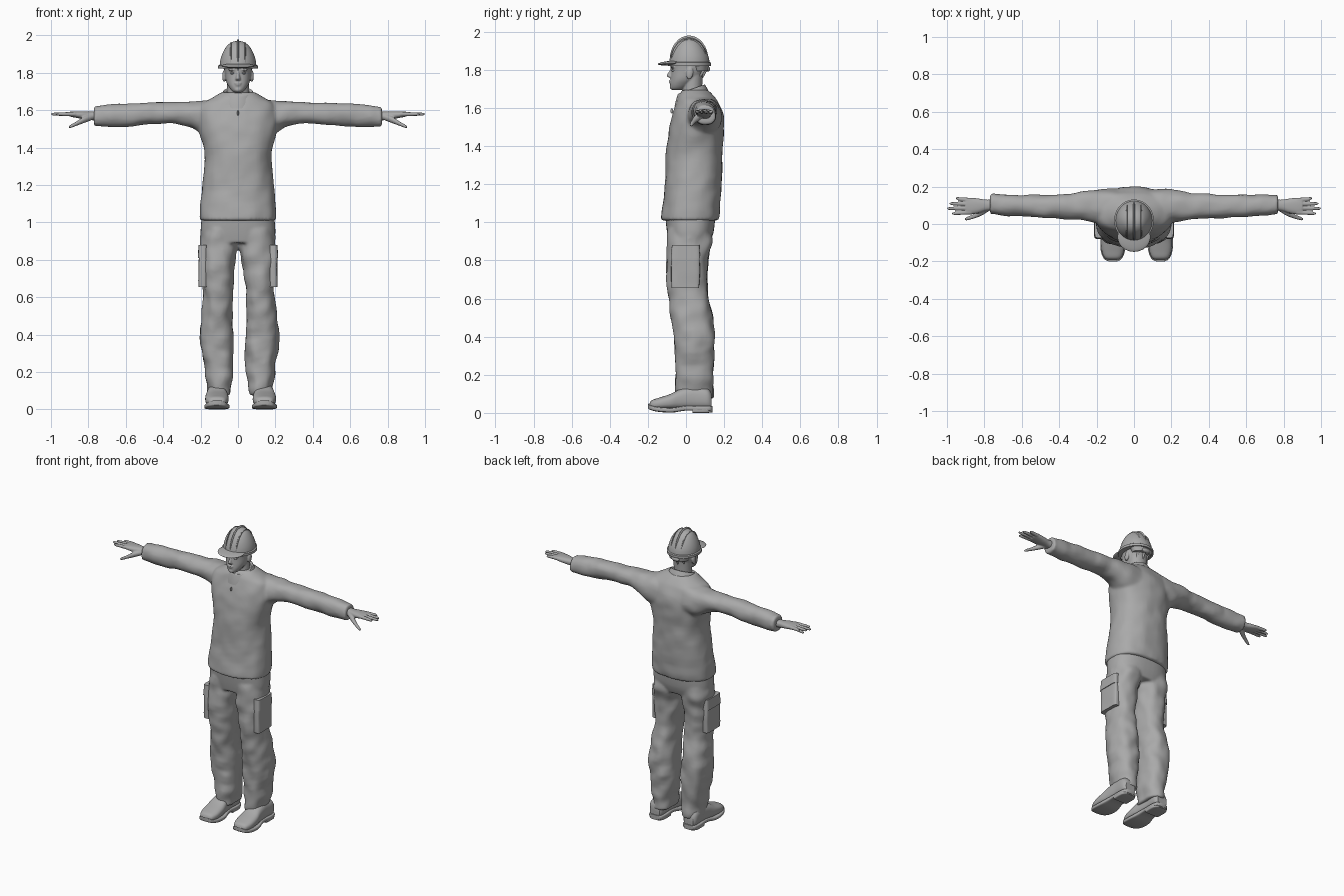
import bpy, bmesh, math
from mathutils import Vector, Matrix, noise

cube = bpy.data.objects.get("Cube")
if cube:
    bpy.data.objects.remove(cube)

GREY = (0.4, 0.4, 0.4, 1)
mat = bpy.data.materials.new("plain grey")
mat.use_nodes = True
mat.diffuse_color = GREY
mat.node_tree.nodes["Principled BSDF"].inputs["Base Color"].default_value = GREY
SIDES = (("left", 1), ("right", -1))


def spline(rings, steps):
    """Catmull-Rom interpolation through the ring bounds."""
    out = []
    for i in range(len(rings) - 1):
        p, q = rings[i], rings[i + 1]
        o, r = rings[max(i - 1, 0)], rings[min(i + 2, len(rings) - 1)]
        for k in range(steps):
            t = k / steps
            out.append([b + t * (c - a) / 2 + t * t * (a - 2.5 * b + 2 * c - d / 2)
                        + t ** 3 * (1.5 * (b - c) + (d - a) / 2)
                        for a, b, c, d in zip(o, p, q, r)])
    return out + [list(rings[-1])]


def loft(bm, axis, rings, power=2, steps=5, n=32, side=1, fold=0, move=None):
    """Closed tube; each ring is (position on axis, min a, max a, min b, max b)."""
    loops = []
    for t, a0, a1, b0, b1 in spline(rings, steps):
        loop = []
        for k in range(n):
            c, s = math.cos(math.tau * k / n), math.sin(math.tau * k / n)
            a = (a0 + a1) / 2 + (a1 - a0) / 2 * math.copysign(abs(c) ** (2 / power), c)
            b = (b0 + b1) / 2 + (b1 - b0) / 2 * math.copysign(abs(s) ** (2 / power), s)
            v = Vector({"x": (t, a, b), "y": (a, t, b), "z": (a, b, t)}[axis])
            v.x *= side
            if fold:
                d = fold * noise.noise(v * 14)
                out = Vector((c, s))
                v += d * Vector({"x": (0, c, s), "y": (c, 0, s), "z": (c * side, s, 0)}[axis])
            if move:
                v = move(v)
            loop.append(bm.verts.new(v))
        loops.append(loop)
    for u, w in zip(loops, loops[1:]):
        for k in range(n):
            bm.faces.new((u[k], u[(k + 1) % n], w[(k + 1) % n], w[k]))
    bm.faces.new(loops[0])
    bm.faces.new(loops[-1])


def ball(bm, at, size, tilt=0):
    m = Matrix.Translation(at) @ Matrix.Rotation(tilt, 4, "X") @ Matrix.Diagonal((*size, 1))
    bmesh.ops.create_uvsphere(bm, u_segments=32, v_segments=16, radius=1, matrix=m)


def finish(name, bm, voxel=0, angle=40):
    bmesh.ops.recalc_face_normals(bm, faces=bm.faces)
    mesh = bpy.data.meshes.new(name)
    bm.to_mesh(mesh)
    bm.free()
    mesh.materials.append(mat)
    obj = bpy.data.objects.new(name, mesh)
    bpy.context.collection.objects.link(obj)
    bpy.ops.object.select_all(action="DESELECT")
    obj.select_set(True)
    bpy.context.view_layer.objects.active = obj
    bpy.ops.object.shade_smooth_by_angle(angle=math.radians(angle))
    if voxel:  # fuse the overlapping tubes into one cloth surface
        re = obj.modifiers.new("fuse", "REMESH")
        re.mode, re.voxel_size, re.use_smooth_shade = "VOXEL", voxel, True
        sm = obj.modifiers.new("soften", "SMOOTH")
        sm.factor, sm.iterations = 0.5, 5
    return obj


def sym(t, w, b0, b1):
    return (t, -w, w, b0, b1)


# Pullover: torso and both sleeves
bm = bmesh.new()
loft(bm, "z", [sym(1.01, .205, -.13, .17), sym(1.06, .205, -.125, .178), sym(1.2, .193, -.11, .187),
               sym(1.36, .178, -.105, .192), sym(1.48, .205, -.09, .198), sym(1.57, .215, -.07, .195),
               sym(1.63, .195, -.05, .172), sym(1.665, .14, -.04, .145), sym(1.695, .09, -.02, .115)],
     power=2.3, n=48, fold=.006)
for _, s in SIDES:
    loft(bm, "x", [(.1, .0, .19, 1.44, 1.66), (.19, .005, .187, 1.47, 1.652), (.27, .02, .172, 1.515, 1.647),
                   (.4, .027, .158, 1.53, 1.642), (.6, .04, .157, 1.512, 1.636), (.77, .05, .158, 1.51, 1.62)],
         power=2.2, side=s, fold=.008)
finish("pullover", bm, .009)

# Collar, tilted down to the front, and a small zip pull
bm = bmesh.new()
loft(bm, "z", [sym(1.64, .1, -.06, .125), sym(1.665, .096, -.054, .115), sym(1.69, .084, -.046, .104),
               sym(1.7, .078, -.04, .098), sym(1.69, .068, -.03, .09)], steps=3,
     move=lambda v: v + Vector((0, 0, .35 * (v.y - .03))))
finish("collar", bm)
bm = bmesh.new()
ball(bm, (0, -.074, 1.585), (.005, .007, .014))
finish("zip_pull", bm)

# Trousers: hips and both legs, the left foot standing a little wider
bm = bmesh.new()
loft(bm, "z", [sym(.89, .19, -.09, .125), sym(.95, .2, -.1, .145), sym(1.04, .193, -.11, .155)],
     power=2.5, n=48)
for _, s in SIDES:
    loft(bm, "z", [(.075, .05, .17, -.05, .14), (.13, .045, .175, -.06, .14), (.22, .033, .19, -.055, .145),
                   (.38, .032, .21, -.065, .15), (.5, .035, .202, -.078, .14), (.6, .035, .19, -.09, .118),
                   (.7, .03, .193, -.1, .112), (.82, .012, .2, -.1, .12), (.9, .0, .2, -.1, .135),
                   (.97, .0, .19, -.09, .13)], power=2.3, side=s, fold=.012,
         move=lambda v: v + Vector((.012 * (1 - v.z / .9), 0, 0)))
finish("trousers", bm, .008)

# Thigh pockets with flaps
for word, s in SIDES:
    bm = bmesh.new()
    loft(bm, "z", [(.655, .165, .211, -.075, .07), (.76, .165, .211, -.078, .072), (.87, .165, .208, -.07, .068)],
         power=5, side=s, fold=.003)
    loft(bm, "z", [(.81, .165, .215, -.08, .074), (.88, .165, .211, -.074, .07)], power=5, side=s)
    finish(word + "_thigh_pocket", bm)

# Shoes: upper, sole and heel
for word, s in SIDES:
    cx = .127 + .014 * s
    bm = bmesh.new()
    loft(bm, "y", [(y, cx - w, cx + w, .018, z) for y, w, z in
                   ((-.193, .022, .045), (-.18, .045, .066), (-.14, .06, .08), (-.08, .062, .1),
                    (-.03, .055, .125), (.04, .05, .14), (.11, .05, .13), (.135, .035, .1))],
         power=2.6, side=s)
    finish(word + "_shoe_upper", bm)
    bm = bmesh.new()
    loft(bm, "y", [(y, cx - w, cx + w, z, z + .026) for y, w, z in
                   ((-.2, .022, .024), (-.185, .048, .015), (-.14, .065, .005), (-.07, .066, .002),
                    (.0, .052, .012), (.08, .054, .01), (.125, .048, .01), (.14, .03, .01))],
         power=5, side=s)
    loft(bm, "y", [(.035, cx - .052, cx + .052, 0, .03), (.11, cx - .052, cx + .052, 0, .03),
                   (.138, cx - .03, cx + .03, .003, .03)], power=6, steps=3, side=s)
    finish(word + "_shoe_sole", bm)

# Hands: palm, four fingers and a lowered thumb
for word, s in SIDES:
    bm = bmesh.new()
    loft(bm, "x", [(.74, .072, .132, 1.54, 1.592), (.79, .07, .13, 1.548, 1.592), (.83, .058, .136, 1.553, 1.594),
                   (.87, .052, .14, 1.56, 1.594), (.9, .055, .138, 1.566, 1.592)], power=2.4, side=s)
    for root, tip, end in ((.062, .056, .975), (.085, .083, 1), (.107, .109, .988), (.128, .137, .955)):
        loft(bm, "x", [(x, y - r, y + r, 1.579 - r, 1.579 + r) for x, y, r in
                       ((.87, root, .012), (.93, (root + tip) / 2, .0105), (end - .012, tip, .008),
                        (end, tip, .002))], n=14, side=s)
    loft(bm, "x", [(x, y - r, y + r, z - r, z + r) for x, y, z, r in
                   ((.775, .085, 1.565, .016), (.82, .06, 1.55, .018), (.86, .04, 1.53, .0125),
                    (.895, .028, 1.513, .009), (.907, .026, 1.508, .003))], n=14, side=s)
    finish(word + "_hand", bm, .004)

# Head: neck, skull with jaw, nose, lips, brows, eyes and ears
bm = bmesh.new()
loft(bm, "z", [sym(1.62, .066, -.025, .09), sym(1.7, .058, -.018, .085), sym(1.8, .06, -.01, .09)])
loft(bm, "z", [sym(1.694, .016, -.07, -.035), sym(1.703, .032, -.08, -.005), sym(1.725, .049, -.083, .03),
               sym(1.755, .064, -.08, .07), sym(1.8, .071, -.077, .1), sym(1.85, .074, -.082, .11),
               sym(1.9, .06, -.06, .09)], power=2.2)
loft(bm, "z", [sym(1.758, .011, -.086, -.06), sym(1.765, .015, -.098, -.06), sym(1.773, .012, -.102, -.06),
               sym(1.795, .008, -.088, -.06), sym(1.812, .008, -.08, -.06)], n=20)
ball(bm, (0, -.078, 1.744), (.02, .012, .005))
ball(bm, (0, -.077, 1.734), (.017, .012, .005))
ball(bm, (0, -.074, 1.71), (.02, .012, .013))
for _, s in SIDES:
    ball(bm, (s * .029, -.067, 1.816), (.024, .014, .007))
    ball(bm, (s * .075, .02, 1.782), (.009, .018, .032), -.15)
finish("head", bm, .004)
bm = bmesh.new()
for _, s in SIDES:
    ball(bm, (s * .029, -.064, 1.798), (.012, .012, .007))
finish("eyes", bm)

# Hard hat: shell, ridges, rim, peak and nape band
bm = bmesh.new()
loft(bm, "z", [sym(1.83, .099, -.09, .125), sym(1.87, .094, -.082, .118), sym(1.91, .08, -.066, .1),
               sym(1.945, .058, -.042, .074), sym(1.964, .032, -.016, .046), sym(1.97, .006, .01, .02)], n=48)
ball(bm, (0, .016, 1.85), (.015, .102, .131))
for _, s in SIDES:
    ball(bm, (s * .038, .016, 1.85), (.009, .094, .115))
finish("hard_hat_shell", bm)
bm = bmesh.new()
loft(bm, "z", [sym(1.822, .106, -.095, .131), sym(1.838, .106, -.095, .131), sym(1.842, .1, -.09, .125)],
     steps=1, n=48)
ball(bm, (0, -.07, 1.837), (.088, .079, .012), .08)
finish("hard_hat_brim", bm)
bm = bmesh.new()
loft(bm, "z", [sym(1.795, .066, .03, .117), sym(1.83, .08, .02, .122)], steps=2)
ball(bm, (0, .115, 1.805), (.03, .012, .014))
finish("nape_band", bm)
